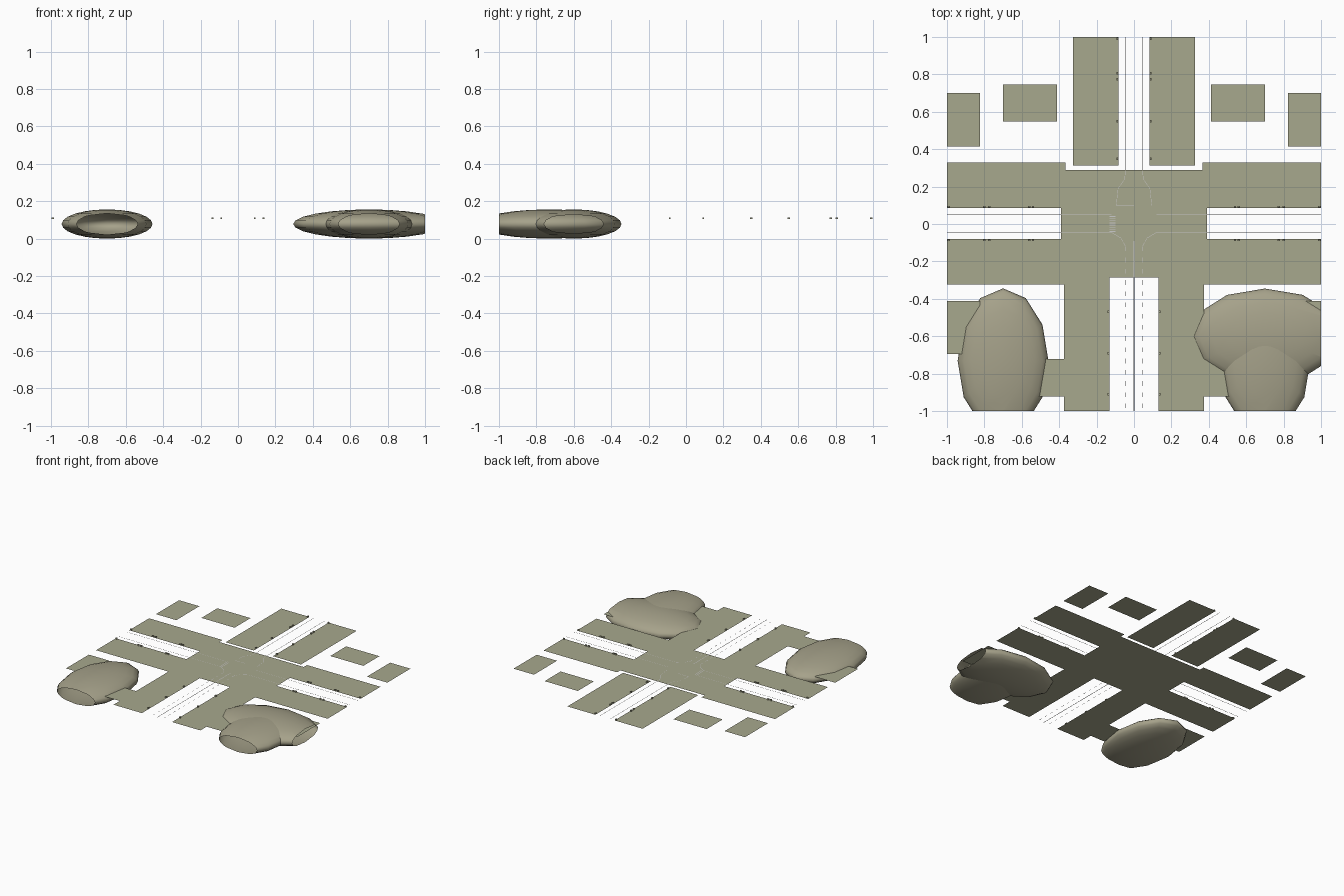
import bpy, bmesh, math
from mathutils import Matrix, Vector

if "Cube" in bpy.data.objects:
    bpy.data.objects.remove(bpy.data.objects["Cube"])

DECK = 0.104          # height of the paving
PAINT = DECK + 0.001  # height of the road markings


def material(name, rgb):
    m = bpy.data.materials.new(name)
    m.diffuse_color = (*rgb, 1)
    m.use_nodes = True
    m.node_tree.nodes["Principled BSDF"].inputs["Base Color"].default_value = m.diffuse_color
    return m


OLIVE = material("olive", (0.39, 0.393, 0.268))
EARTH = material("earth", (0.38, 0.36, 0.255))
PALE = material("pale_paint", (0.6, 0.6, 0.58))


def finish(bm, name, smooth=False, mat=OLIVE):
    me = bpy.data.meshes.new(name)
    bm.to_mesh(me)
    bm.free()
    me.materials.append(mat)
    for p in me.polygons:
        p.use_smooth = smooth
    ob = bpy.data.objects.new(name, me)
    bpy.context.collection.objects.link(ob)
    return ob


def rect(bm, x0, x1, y0, y1):
    pts = [(x0, y0), (x1, y0), (x1, y1), (x0, y1)]
    bm.faces.new([bm.verts.new((x, y, DECK)) for x, y in pts])


def rects(name, items, mirror=False):
    bm = bmesh.new()
    for x0, x1, y0, y1 in items:
        rect(bm, x0, x1, y0, y1)
        if mirror:
            rect(bm, -x1, -x0, y0, y1)
    return finish(bm, name)


def stripe(bm, a, b, w=0.003):
    a, b = Vector(a), Vector(b)
    d = (b - a).normalized() * w / 2
    n = Vector((-d.y, d.x))
    f = bm.faces.new([bm.verts.new((p.x, p.y, PAINT)) for p in (a - n, b - n, b + n, a + n)])
    f.normal_update()
    if f.normal.z < 0:
        f.normal_flip()


# Paving
rects("crossing_paving", [(-0.39, 0.39, -0.285, 0.085), (-0.365, 0.365, 0.085, 0.29)])
rects("side_pavements", [(0.365, 1, 0.085, 0.33), (0.39, 1, -0.323, -0.08),
                         (0.375, 0.39, -0.323, -0.285)], mirror=True)
rects("front_pavements", [(0.13, 0.375, -1, -0.285)], mirror=True)
rects("back_pavements", [(0.083, 0.325, 0.313, 1)], mirror=True)

# Detached plots around the crossing
rects("back_plots", [(0.413, 0.70, 0.548, 0.745), (0.824, 1, 0.415, 0.70)], mirror=True)
rects("front_plots", [(0.375, 0.66, -0.923, -0.722), (0.824, 1, -0.695, -0.413)], mirror=True)

# Lane lines: solid on the sides and back, dashed at the front
bm = bmesh.new()
for s in (-1, 1):
    stripe(bm, (s * 0.045, 0.29), (s * 0.045, 1))
    for y in (0.05, -0.045):
        stripe(bm, (s * 0.39, y), (s, y))
    for i in range(15):
        y = -0.12 - i * 0.06
        stripe(bm, (s * 0.045, y), (s * 0.045, y - 0.025))
stripe(bm, (0, -1), (0, -0.09), 0.004)
finish(bm, "lane_lines", mat=PALE)

# Turning lines and zebra crossing in the middle
bm = bmesh.new()
for s in (-1, 1):
    for path in ([(0.045, 0.29), (0.05, 0.24), (0.085, 0.19), (0.095, 0.1)],
                 [(0.39, -0.045), (0.12, -0.045), (0.07, -0.075), (0.045, -0.12)]):
        for a, b in zip(path, path[1:]):
            stripe(bm, (s * a[0], a[1]), (s * b[0], b[1]), 0.002)
    stripe(bm, (s * 0.39, 0.05), (s * 0.12, 0.05), 0.002)
stripe(bm, (-0.095, 0.1), (0, 0.1))
for i in range(9):
    y = -0.04 + i * 0.01
    stripe(bm, (-0.13, y), (-0.10, y))
finish(bm, "crossing_marks", mat=PALE)

# Small kerb blocks along the roads
bm = bmesh.new()


def block(x, y, sx, sy):
    m = Matrix.Translation((x, y, DECK + 0.005)) @ Matrix.Diagonal((sx, sy, 0.01, 1))
    bmesh.ops.create_cube(bm, size=1, matrix=m)


for s in (-1, 1):
    for y in (0.35, 0.55, 0.775, 0.805, 0.99):
        block(s * 0.09, y, 0.009, 0.013)
    for y in (-0.47, -0.69, -0.91):
        block(s * 0.137, y, 0.01, 0.013)
    for x in (0.54, 0.56, 0.775, 0.80, 0.99):
        for y in (0.093, -0.087):
            block(s * x, y, 0.013, 0.009)
finish(bm, "kerb_blocks")


# Flattened mounds, cut open at the edge of the model
def mound(name, x, y, rx, ry):
    bm = bmesh.new()
    m = Matrix.Translation((x, y, 0.078)) @ Matrix.Diagonal((rx, ry, 0.078, 1))
    bmesh.ops.create_uvsphere(bm, u_segments=12, v_segments=12, radius=1, matrix=m)
    for co, no in (((1, 0, 0), (1, 0, 0)), ((0, -1, 0), (0, -1, 0))):
        bmesh.ops.bisect_plane(bm, geom=bm.verts[:] + bm.edges[:] + bm.faces[:],
                               plane_co=co, plane_no=no, clear_outer=True)
    finish(bm, name, True, EARTH)


mound("left_mound", -0.70, -0.732, 0.243, 0.388)
mound("right_mound", 0.70, -0.732, 0.243, 0.388)
mound("wide_mound", 0.70, -0.60, 0.405, 0.255)
